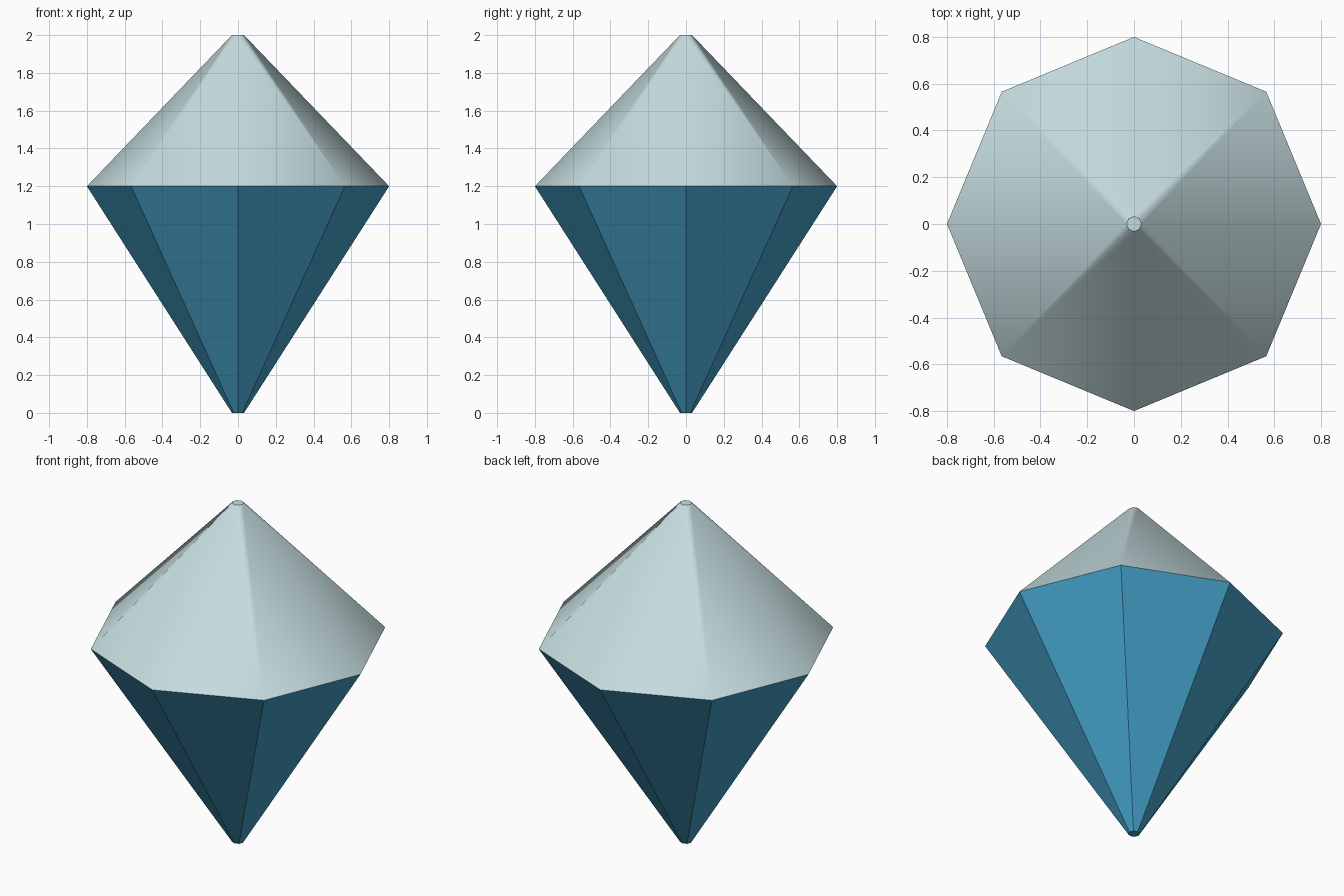
import bpy
import bmesh
from math import cos, sin, tau

SIDES = 8
GIRDLE_RADIUS, GIRDLE_Z = 0.8, 1.2
TIP_RADIUS = 0.032

default = bpy.data.objects.get("Cube")
if default:
    bpy.data.objects.remove(default, do_unlink=True)


def make_material(name, colour):
    mat = bpy.data.materials.new(name)
    mat.use_nodes = True
    mat.diffuse_color = colour
    mat.node_tree.nodes["Principled BSDF"].inputs["Base Color"].default_value = colour
    return mat


def ring(bm, radius, z):
    angles = [tau * i / SIDES for i in range(SIDES)]
    return [bm.verts.new((radius * cos(a), radius * sin(a), z)) for a in angles]


def gem_half(name, tip_z, material, smooth):
    """Octagonal cone from the girdle to a small flat tip."""
    bm = bmesh.new()
    base = ring(bm, GIRDLE_RADIUS, GIRDLE_Z)
    tip = ring(bm, TIP_RADIUS, tip_z)
    for i in range(SIDES):
        j = (i + 1) % SIDES
        if not smooth:
            bm.faces.new((base[i], base[j], tip[j], tip[i]))
        # Split the smooth facets towards the tip corners on the axes
        elif i % 2 == 0:
            bm.faces.new((base[i], base[j], tip[i]))
            bm.faces.new((base[j], tip[j], tip[i]))
        else:
            bm.faces.new((base[i], base[j], tip[j]))
            bm.faces.new((base[i], tip[j], tip[i]))
    for face in bm.faces:
        face.smooth = smooth
    # Flat cap with a sharp rim
    cap = bm.faces.new(tip)
    cap.smooth = False
    for edge in cap.edges:
        edge.smooth = False
    # The upper half already winds outwards; the lower half is turned over
    if tip_z < GIRDLE_Z:
        bmesh.ops.reverse_faces(bm, faces=bm.faces[:])
    mesh = bpy.data.meshes.new(name)
    bm.to_mesh(mesh)
    bm.free()
    mesh.materials.append(material)
    obj = bpy.data.objects.new(name, mesh)
    bpy.context.collection.objects.link(obj)
    return obj


pale = make_material("pale_ice", (0.56, 0.72, 0.74, 1))
blue = make_material("deep_blue", (0.058, 0.35, 0.57, 1))

gem_half("upper_crown", 2.0, pale, smooth=True)
gem_half("lower_point", 0.0, blue, smooth=False)
